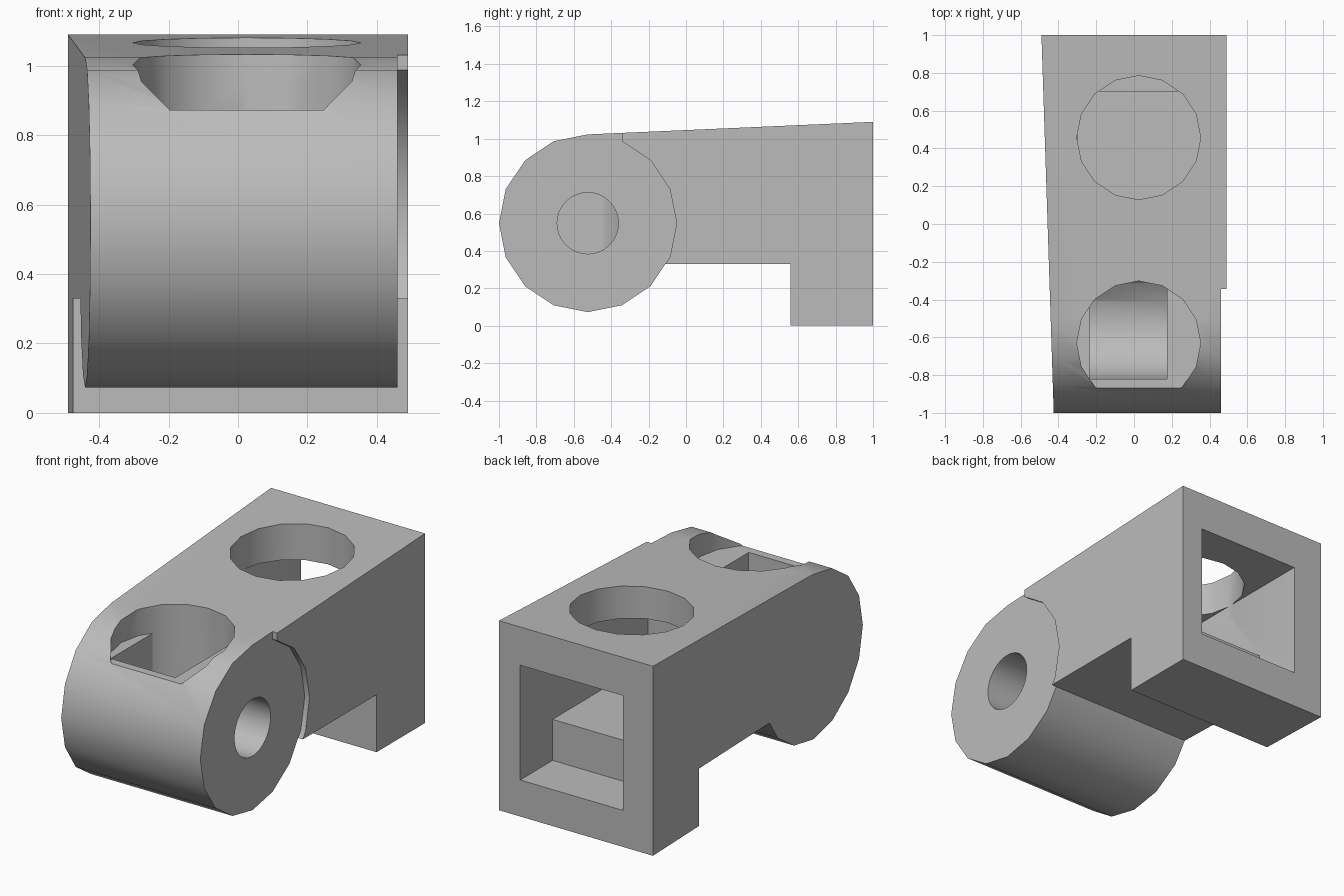
import bpy, bmesh, math
from mathutils import Vector

old = bpy.data.objects.get("Cube")
if old:
    bpy.data.objects.remove(old, do_unlink=True)

# Single grey finish
grey = bpy.data.materials.new("plain_grey")
grey.use_nodes = True
colour = (0.50, 0.50, 0.50, 1)
grey.diffuse_color = colour
grey.node_tree.nodes["Principled BSDF"].inputs["Base Color"].default_value = colour

BARREL_Y, BARREL_Z, BARREL_R = -0.525, 0.548, 0.475
HOLE_X, HOLE_R = 0.025, 0.328


def arc(cy, cz, r, start, end, sides=16):
    """Points on a regular polygon, counted in steps from +y towards +z."""
    return [(cy + r * math.cos(math.tau * i / sides), cz + r * math.sin(math.tau * i / sides))
            for i in range(start, end + 1)]


def prism(name, points, low, high, axis="x"):
    """Extrude a closed profile along x (points are y, z) or z (points are x, y)."""
    bm = bmesh.new()
    place = (lambda a, b, h: (h, a, b)) if axis == "x" else (lambda a, b, h: (a, b, h))
    verts = [bm.verts.new(place(a, b, low)) for a, b in points]
    face = bm.faces.new(verts)
    ext = bmesh.ops.extrude_face_region(bm, geom=[face])
    shift = Vector(place(0, 0, high - low))
    bmesh.ops.translate(bm, vec=shift, verts=[v for v in ext["geom"] if isinstance(v, bmesh.types.BMVert)])
    bmesh.ops.recalc_face_normals(bm, faces=bm.faces)
    mesh = bpy.data.meshes.new(name)
    bm.to_mesh(mesh)
    bm.free()
    mesh.materials.append(grey)
    obj = bpy.data.objects.new(name, mesh)
    bpy.context.collection.objects.link(obj)
    return obj


def combine(target, tool, operation="DIFFERENCE"):
    """Apply a boolean and discard the tool."""
    tool.hide_render = True
    mod = target.modifiers.new("combine", "BOOLEAN")
    mod.operation, mod.solver, mod.object = operation, "EXACT", tool
    bpy.context.view_layer.objects.active = target
    bpy.ops.object.modifier_apply(modifier=mod.name)
    bpy.data.objects.remove(tool, do_unlink=True)


def round_hole(name, y, low):
    return prism(name, arc(HOLE_X, y, HOLE_R, 0, 15), low, 1.3, "z")


# Body and barrel in one outline; the right-hand wall tapers towards the front
underside = 0.33
outline = arc(BARREL_Y, BARREL_Z, BARREL_R, 4, 14)
outline += [(-0.111, underside), (0.56, underside), (0.56, 0), (1, 0), (1, 1.09)]
body = prism("hinge_body", outline, -0.49, 0.49)
for v in body.data.vertices:
    if v.co.x < 0:
        v.co.x = -0.49 + 0.0325 * (1 - v.co.y)

# Step around the barrel on the left side
step = arc(BARREL_Y, BARREL_Z, BARREL_R, -3, 3)
step += [(step[-1][0], 1.3), (-1.2, 1.3), (-1.2, -0.2), (step[0][0], -0.2)]
combine(body, prism("barrel_step_cutter", step, 0.46, 0.7))

# Stepped square recess from the back, open to the rear round hole
recess = [(1.2, 0.21), (0.705, 0.21), (0.705, 0.446), (-0.16, 0.446), (-0.16, 0.87), (1.2, 0.87)]
combine(body, prism("recess_cutter", recess, -0.30, 0.355))
combine(body, round_hole("rear_hole_cutter", 0.457, 0.8))

# Front round pocket, with a round-bottomed slot inside the barrel
combine(body, round_hole("front_pocket_cutter", -0.63, 0.872))
slot_profile = arc(BARREL_Y, BARREL_Z, 0.295, 8, 16) + [(BARREL_Y + 0.295, 0.95), (BARREL_Y - 0.295, 0.95)]
slot = prism("slot_cutter", slot_profile, -0.235, 0.175)
combine(slot, round_hole("slot_limit", -0.63, 0.1), "INTERSECT")
combine(body, slot)

# Pin hole from the left side into the slot
combine(body, prism("pin_hole_cutter", arc(BARREL_Y, BARREL_Z, 0.164, 0, 31, 32), 0.0, 0.7))

bpy.ops.object.select_all(action="DESELECT")
body.select_set(True)
bpy.context.view_layer.objects.active = body
bpy.ops.object.shade_smooth_by_angle(angle=math.radians(30))
